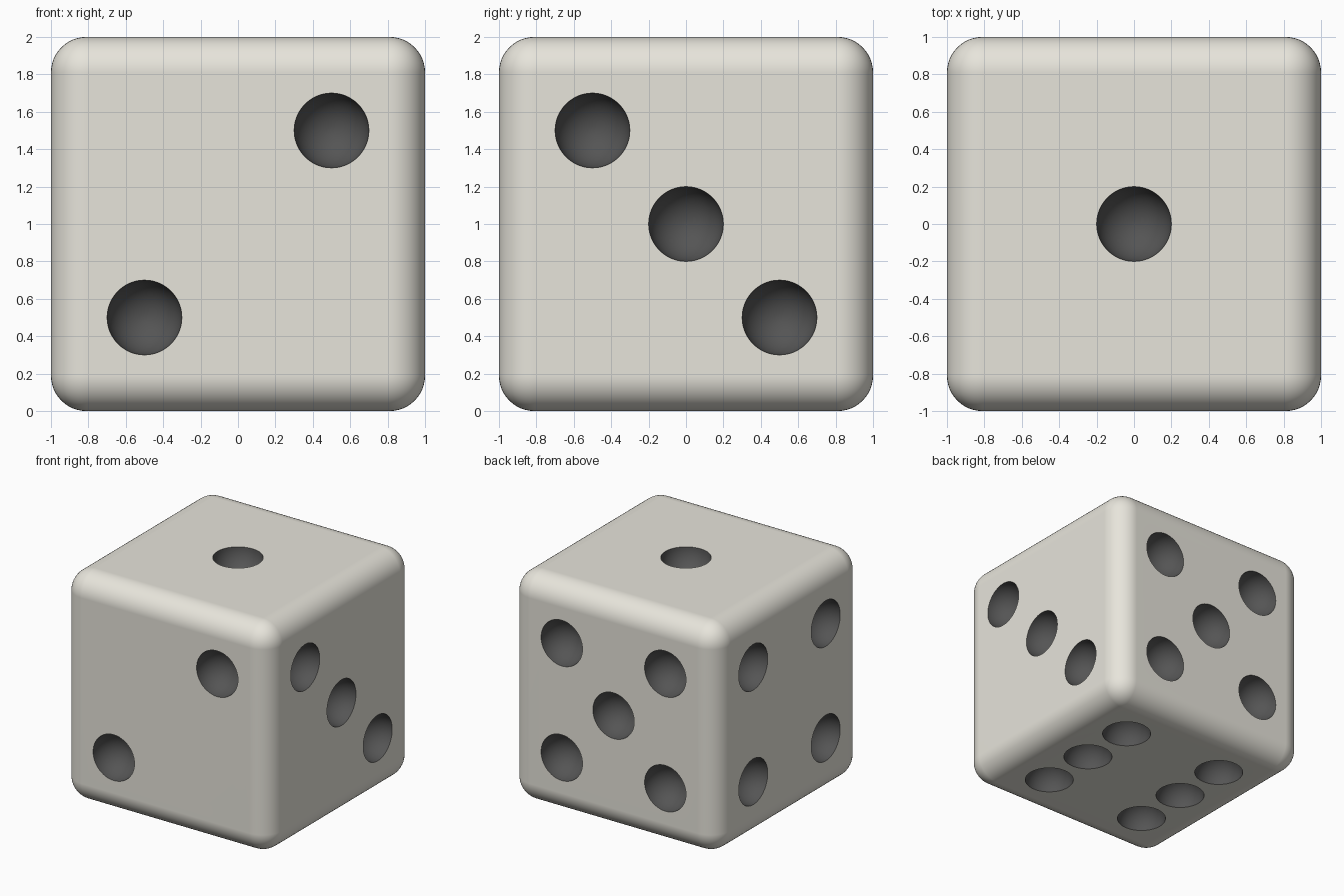
import bpy, bmesh, math
from mathutils import Matrix, Vector

if "Cube" in bpy.data.objects:
    bpy.data.objects.remove(bpy.data.objects["Cube"])

PIP_R = 0.2
BEVEL = 0.19
S = 0.5


def material(name, color):
    m = bpy.data.materials.new(name)
    m.diffuse_color = (*color, 1)
    m.use_nodes = True
    m.node_tree.nodes["Principled BSDF"].inputs["Base Color"].default_value = m.diffuse_color
    return m


mats = [material("ivory", (0.80, 0.78, 0.71)), material("dark_pip", (0.09, 0.09, 0.09))]


def make_object(name, bm):
    mesh = bpy.data.meshes.new(name)
    bm.to_mesh(mesh)
    bm.free()
    for m in mats:
        mesh.materials.append(m)
    ob = bpy.data.objects.new(name, mesh)
    bpy.context.collection.objects.link(ob)
    return ob


# Rounded cube body
bm = bmesh.new()
bmesh.ops.create_cube(bm, size=2, matrix=Matrix.Translation((0, 0, 1)))
bmesh.ops.bevel(bm, geom=bm.edges[:], offset=BEVEL, offset_type='OFFSET',
                segments=12, profile=0.5, affect='EDGES')
body = make_object("die_body", bm)

# Pip layouts: face normal -> the two in-face axes and the pip positions on them
X, Y, Z = Vector((1, 0, 0)), Vector((0, 1, 0)), Vector((0, 0, 1))
corners = [(a, b) for a in (-S, S) for b in (-S, S)]
faces = [
    (Z, X, Y, [(0, 0)]),
    (-Y, X, Z, [(-S, -S), (S, S)]),
    (X, Y, Z, [(-S, S), (0, 0), (S, -S)]),
    (-X, Y, Z, corners),
    (Y, X, Z, corners + [(0, 0)]),
    (-Z, X, Y, corners + [(-S, 0), (S, 0)]),
]

# Spherical pip cutters, poles turned along each face normal
bm = bmesh.new()
for n, u, v, spots in faces:
    rot = n.to_track_quat('Z', 'Y').to_matrix().to_4x4()
    for a, b in spots:
        pos = Z + n * 1.002 + u * a + v * b
        bmesh.ops.create_uvsphere(bm, u_segments=48, v_segments=24, radius=PIP_R,
                                  matrix=Matrix.Translation(pos) @ rot)
for f in bm.faces:
    f.material_index = 1
cutter = make_object("pip_cutter", bm)
cutter.hide_render = True

# Carve the pips, then smooth everything but the pip rims
cut = body.modifiers.new("pips", 'BOOLEAN')
cut.operation = 'DIFFERENCE'
cut.solver = 'EXACT'
cut.object = cutter
bpy.context.view_layer.objects.active = body
body.select_set(True)
bpy.ops.object.modifier_apply(modifier=cut.name)
bpy.data.objects.remove(cutter)
bpy.ops.object.shade_smooth_by_angle(angle=math.radians(35))
weighted = body.modifiers.new("flat_sides", 'WEIGHTED_NORMAL')
weighted.keep_sharp = True
